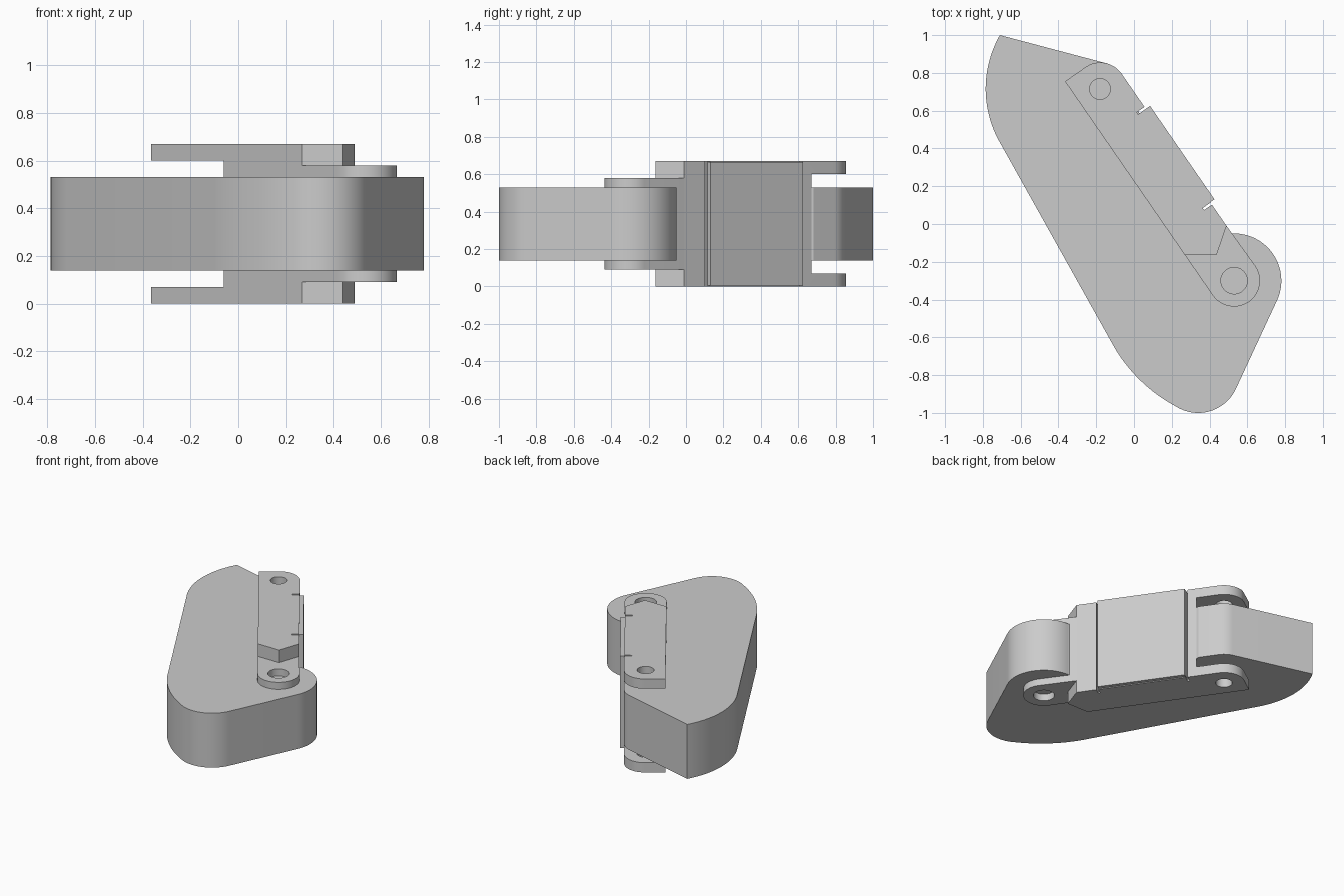
import bpy, bmesh, math
from mathutils import Vector

if "Cube" in bpy.data.objects:
    bpy.data.objects.remove(bpy.data.objects["Cube"])

grey = bpy.data.materials.new("plain_grey")
grey.diffuse_color = (0.6, 0.6, 0.6, 1)
grey.use_nodes = True
grey.node_tree.nodes["Principled BSDF"].inputs["Base Color"].default_value = grey.diffuse_color

PIN_TOP = Vector((-0.18, 0.715))      # small pivot
PIN_LOW = Vector((0.53, -0.30))       # large pivot
D = Vector((0.568, -0.823))           # along the bracket
N = Vector((0.823, 0.568))            # out of the bracket's flat side


def arc(c, r, a0, a1, n=20):
    """Points on a circle from angle a0 to a1 (degrees)."""
    out = []
    for i in range(n + 1):
        a = math.radians(a0 + (a1 - a0) * i / n)
        out.append((c[0] + r * math.cos(a), c[1] + r * math.sin(a)))
    return out


def arc3(p, m, q, n=20):
    """Circular arc from p through m to q."""
    (ax, ay), (bx, by), (cx, cy) = p, m, q
    d = 2 * (ax * (by - cy) + bx * (cy - ay) + cx * (ay - by))
    A, B, C = ax * ax + ay * ay, bx * bx + by * by, cx * cx + cy * cy
    ux = (A * (by - cy) + B * (cy - ay) + C * (ay - by)) / d
    uy = (A * (cx - bx) + B * (ax - cx) + C * (bx - ax)) / d
    a0 = math.degrees(math.atan2(ay - uy, ax - ux))
    a1 = math.degrees(math.atan2(cy - uy, cx - ux))
    sweep = (a1 - a0 + 180) % 360 - 180
    return arc((ux, uy), math.hypot(ax - ux, ay - uy), a0, a0 + sweep, n)


def prism(name, pts, z0, z1):
    """Extrude a closed outline from z0 to z1."""
    bm = bmesh.new()
    face = bm.faces.new([bm.verts.new((p[0], p[1], z0)) for p in pts])
    ext = bmesh.ops.extrude_face_region(bm, geom=[face])
    top = [v for v in ext["geom"] if isinstance(v, bmesh.types.BMVert)]
    bmesh.ops.translate(bm, verts=top, vec=(0, 0, z1 - z0))
    bmesh.ops.recalc_face_normals(bm, faces=bm.faces)
    me = bpy.data.meshes.new(name)
    bm.to_mesh(me)
    bm.free()
    ob = bpy.data.objects.new(name, me)
    me.materials.append(grey)
    bpy.context.collection.objects.link(ob)
    return ob


def cut(ob, cutter):
    """Subtract the cutter and throw it away."""
    cutter.hide_render = True
    mod = ob.modifiers.new("cut", 'BOOLEAN')
    mod.operation, mod.solver, mod.object = 'DIFFERENCE', 'EXACT', cutter
    bpy.context.view_layer.objects.active = ob
    bpy.ops.object.modifier_apply(modifier=mod.name)
    bpy.data.objects.remove(cutter)


# Thick link body
body = prism("link_body",
             arc(PIN_TOP, 0.14, 75.3, 34.6, 12)
             + [(0.012, 0.683), (0.02, 0.60), (0.40, 0.0)]
             + arc(PIN_LOW, 0.25, 93, -25.5, 32)
             + arc((0.34, -0.78), 0.22, -25.5, -120, 24)
             + arc3((0.23, -0.97), (0.044, -0.838), (-0.10, -0.66))[1:]
             + arc3((-0.72, 0.45), (-0.785, 0.72), (-0.71, 1.0), 24),
             0.14, 0.53)

# Bracket wrapped over the body: forked at the upper pivot
bracket = prism("bracket",
                [(0.268, -0.162), (-0.365, 0.755), (-0.25, 0.835)]
                + arc(PIN_TOP, 0.14, 110, 34.6, 20)
                + [(0.49, -0.01), (0.438, -0.162)],
                0.0, 0.67)
cut(bracket, prism("fork_gap", [(0.067, 0.875), (-0.106, 0.12), (-0.7, 0.3), (-0.5, 1.2)],
                   0.07, 0.60))
cut(bracket, prism("upper_hole", arc(PIN_TOP, 0.055, 0, 352.5, 47), -0.1, 0.8))

# Narrow slits at both ends of the raised pad
for p, s in (((0.063, 0.609), -1), ((0.405, 0.113), 1)):
    p = Vector(p)
    a, b = p + N * 0.06, p - N * 0.05
    cut(bracket, prism("slit", [a, b, b + D * 0.013 * s, a + D * 0.013 * s], -0.1, 0.8))

# Raised pad on the flat side of the bracket
a, b = Vector((0.085, 0.625)), Vector((0.426, 0.131))
pad = prism("side_pad", [a, b, b - N * 0.05, a - N * 0.05], 0.005, 0.665)

# Lower lugs either side of the body, with a pin hole
lug = prism("lower_lug",
            [(0.30, 0.02), (0.268, -0.162)]
            + arc(PIN_LOW, 0.137, 214.6, 394.6, 36)
            + [(0.49, -0.01)],
            0.09, 0.58)
cut(lug, prism("lower_hole", arc(PIN_LOW, 0.07, 0, 352.5, 47), 0.0, 0.7))

# Smooth curved walls, sharp edges elsewhere
for ob in (body, bracket, pad, lug):
    bpy.ops.object.select_all(action='DESELECT')
    ob.select_set(True)
    bpy.context.view_layer.objects.active = ob
    bpy.ops.object.shade_smooth_by_angle(angle=math.radians(25))
